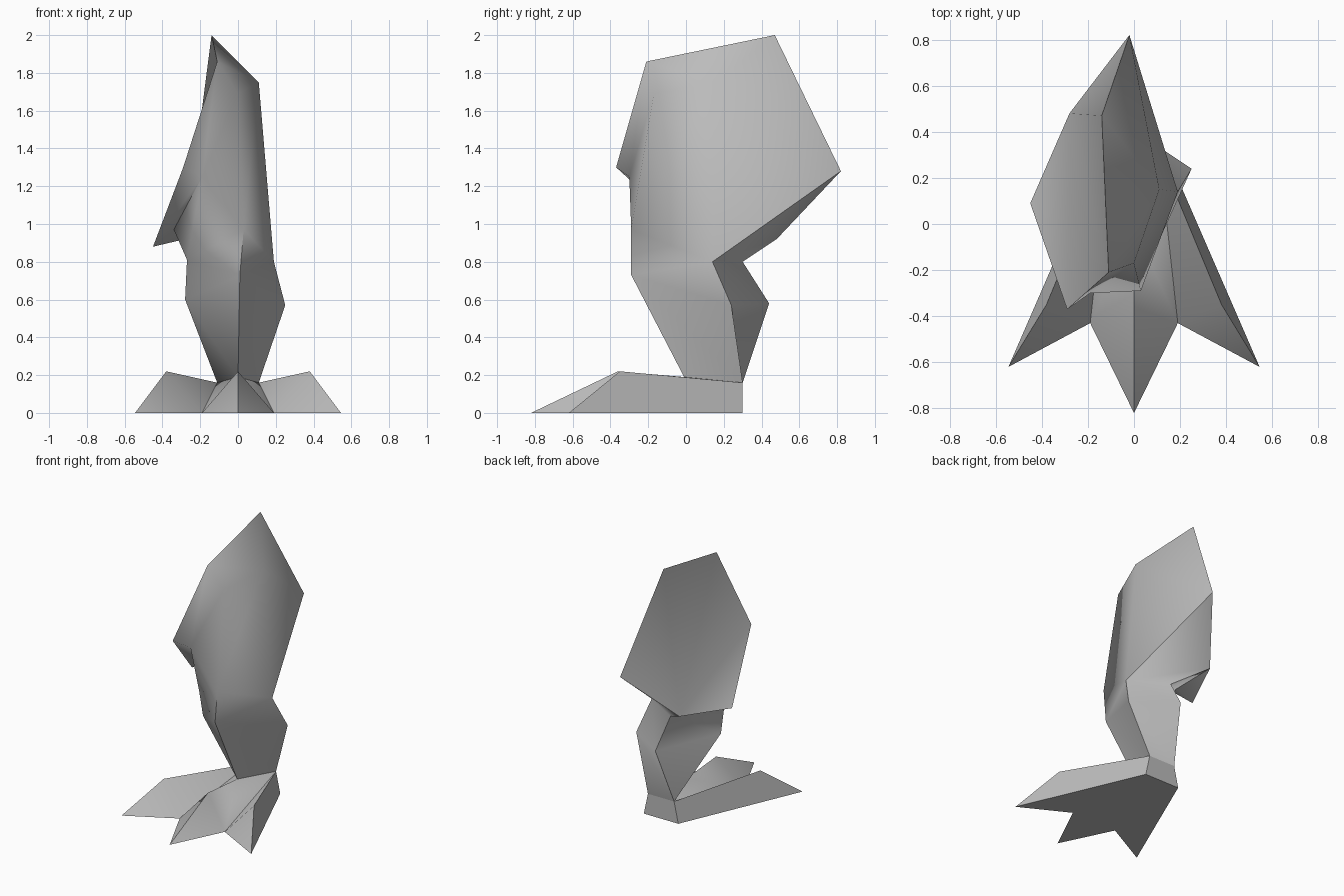
import bpy, bmesh, math

cube = bpy.data.objects.get("Cube")
if cube:
    bpy.data.objects.remove(cube)

grey = bpy.data.materials.new("plain grey")
grey.use_nodes = True
tone = (0.5, 0.5, 0.5, 1)
grey.diffuse_color = tone
grey.node_tree.nodes["Principled BSDF"].inputs["Base Color"].default_value = tone


def build(name, points, faces, smooth_angle, mirrored=False):
    """Make a faceted solid from named corner points and faces listing those names."""
    bm = bmesh.new()
    corner = {key: bm.verts.new(co) for key, co in points.items()}
    for face in faces:
        bm.faces.new([corner[key] for key in face.split()])
    if mirrored:
        geom = bm.verts[:] + bm.edges[:] + bm.faces[:]
        bmesh.ops.mirror(bm, geom=geom, axis="X", merge_dist=0.001)
        bmesh.ops.remove_doubles(bm, verts=bm.verts, dist=0.001)
    bmesh.ops.recalc_face_normals(bm, faces=bm.faces)
    mesh = bpy.data.meshes.new(name)
    bm.to_mesh(mesh)
    bm.free()
    mesh.materials.append(grey)
    obj = bpy.data.objects.new(name, mesh)
    bpy.context.collection.objects.link(obj)
    bpy.ops.object.select_all(action="DESELECT")
    obj.select_set(True)
    bpy.context.view_layer.objects.active = obj
    bpy.ops.object.shade_smooth_by_angle(angle=math.radians(smooth_angle))
    return obj


# Leg: flat inner panel, bulging outer thigh, knee ring, hock ring and ankle
leg_points = {
    # rim of the inner thigh panel
    "top_back": (-.14, .47, 2), "top_front": (-.11, -.21, 1.86),
    "rim_front": (-.29, -.37, 1.3), "rim_low": (-.45, .09, .88),
    "rim_rear": (-.28, .48, .92), "rim_back": (-.02, .82, 1.28),
    # outer thigh, and the fold tucked under the panel
    "hip": (.11, .15, 1.75), "brow": (0, -.17, 1.69), "chest": (-.19, -.3, 1.25),
    "fold": (-.34, .05, .97),
    # knee
    "knee_front": (.03, -.29, .97), "knee_outer": (.19, .14, .8),
    "knee_back": (-.08, .3, .8), "knee_inner": (-.27, -.08, .81),
    # shin and hock
    "shin": (.01, -.29, .73), "hock_outer": (.25, .24, .57),
    "hock_back": (-.05, .44, .58), "hock_inner": (-.28, -.02, .6),
    # ankle
    "ankle_front": (0, -.01, .19), "ankle_left": (.11, .3, .16),
    "ankle_right": (-.11, .3, .16),
}
leg_faces = [
    # inner panel
    "rim_rear rim_back top_back", "rim_rear top_back top_front",
    "rim_rear top_front rim_front", "rim_rear rim_front rim_low",
    # top and outer thigh
    "top_back top_front hip", "top_front brow hip", "top_back hip rim_back",
    "rim_back hip knee_outer", "rim_back knee_outer rim_rear",
    "rim_rear knee_outer knee_back", "hip brow knee_front",
    "hip knee_front knee_outer",
    # front of thigh
    "top_front rim_front chest", "top_front chest brow",
    "brow chest knee_front", "chest knee_inner knee_front",
    # underside of panel
    "rim_front rim_low chest", "rim_low fold chest", "chest fold knee_inner",
    "rim_low rim_rear fold", "rim_rear knee_back fold",
    "fold knee_back knee_inner",
    # knee to hock
    "knee_front shin knee_outer", "knee_front knee_inner shin",
    "shin knee_inner hock_inner", "knee_outer shin hock_outer",
    "knee_outer hock_outer hock_back", "knee_outer hock_back knee_back",
    "knee_back hock_back hock_inner knee_inner",
    # hock to ankle
    "shin ankle_front ankle_left", "shin ankle_left hock_outer",
    "hock_outer ankle_left ankle_right hock_back",
    "hock_back ankle_right hock_inner",
    "hock_inner ankle_right ankle_front shin",
    "ankle_front ankle_left ankle_right",
]
build("leg", leg_points, leg_faces, 62)

# Foot: one half with a side toe and half the middle toe, mirrored across x
foot_points = {
    "heel_mid": (0, .3, 0), "heel": (.145, .3, 0), "heel_top": (.11, .3, .16),
    "heel_top_mid": (0, .3, .16), "instep": (0, -.01, .19),
    "side_knuckle": (.38, -.35, .22), "side_tip": (.545, -.62, 0),
    "cleft": (.19, -.43, 0), "mid_knuckle": (0, -.36, .22), "mid_tip": (0, -.82, 0),
}
foot_faces = [
    "heel side_tip side_knuckle heel_top",
    "side_tip cleft side_knuckle",
    "side_knuckle cleft heel_top",
    "heel_top cleft instep",
    "instep cleft mid_knuckle",
    "cleft mid_tip mid_knuckle",
    "heel_mid heel heel_top heel_top_mid",
    "heel_top instep heel_top_mid",
    "heel_mid heel side_tip cleft mid_tip",
]
build("foot", foot_points, foot_faces, 62, mirrored=True)
